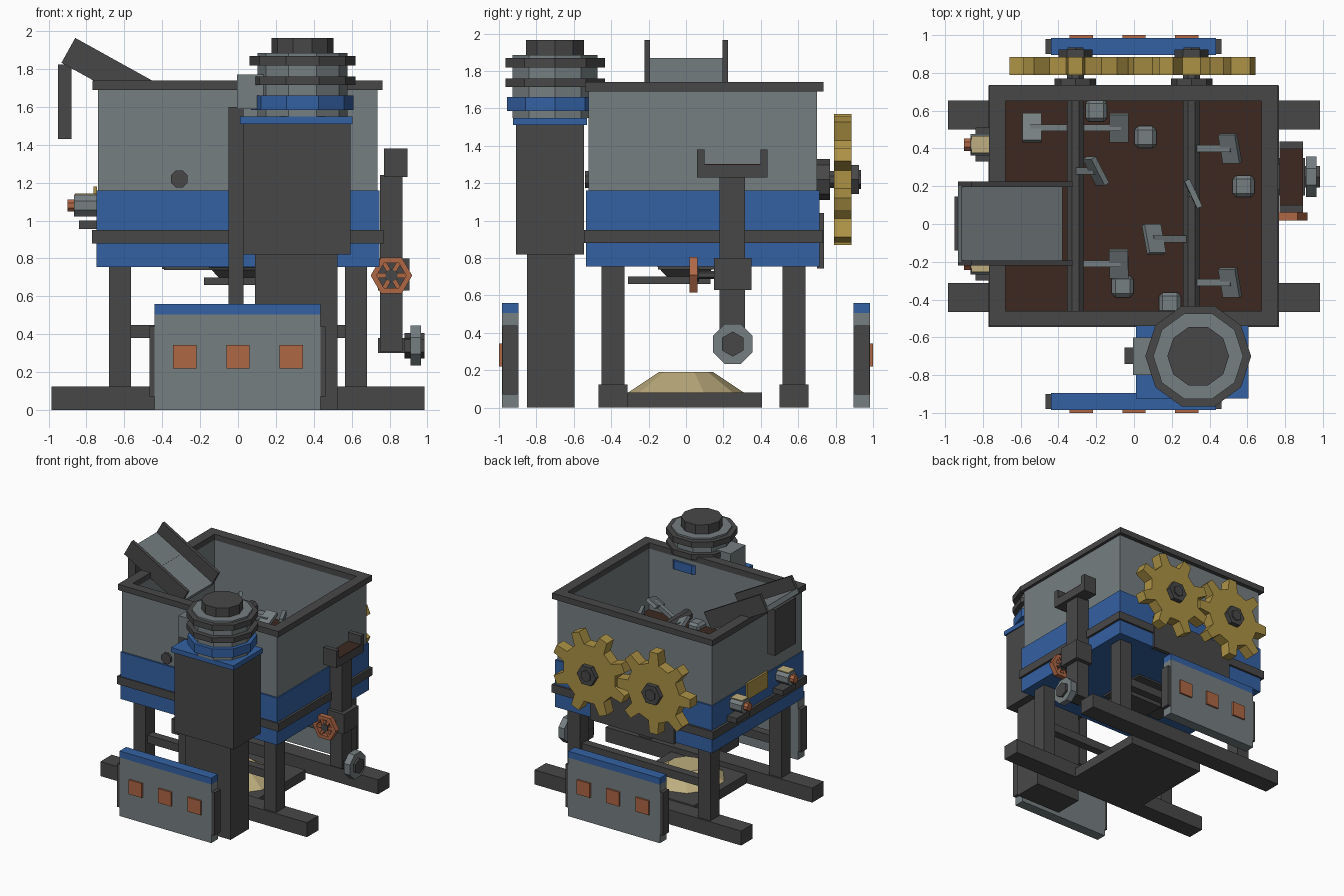
import bpy, bmesh, math
from mathutils import Matrix, Vector

if "Cube" in bpy.data.objects:
    bpy.data.objects.remove(bpy.data.objects["Cube"])

def mat(name, r, g, b):
    m = bpy.data.materials.new(name)
    m.diffuse_color = (r, g, b, 1)
    m.use_nodes = True
    m.node_tree.nodes["Principled BSDF"].inputs["Base Color"].default_value = m.diffuse_color
    return m

DARK = mat("dark_steel", .064, .064, .064)
GREY = mat("grey_steel", .18, .21, .22)
BLUE = mat("blue_paint", .034, .12, .37)
GOLD = mat("brass", .42, .29, .06)
ORANGE = mat("orange_paint", .43, .135, .06)
SAND = mat("sand", .51, .42, .21)
BROWN = mat("brown_mix", .045, .022, .014)

def finish(name, bm, m):
    bmesh.ops.recalc_face_normals(bm, faces=bm.faces)
    me = bpy.data.meshes.new(name)
    bm.to_mesh(me)
    bm.free()
    me.materials.append(m)
    ob = bpy.data.objects.new(name, me)
    bpy.context.collection.objects.link(ob)
    return ob

def box(name, m, x0, x1, y0, y1, z0, z1, M=Matrix()):
    """Box by extents, optionally moved by a matrix."""
    bm = bmesh.new()
    T = Matrix.Translation(((x0+x1)/2, (y0+y1)/2, (z0+z1)/2)) @ Matrix.Diagonal((x1-x0, y1-y0, z1-z0, 1))
    bmesh.ops.create_cube(bm, size=1, matrix=M @ T)
    return finish(name, bm, m)

def prism(name, m, axis, center, a0, a1, r, n, r2=None, spin=0):
    """n-sided cylinder or cone from a0 to a1 along an axis, offsets from center."""
    rot = {'x': Matrix.Rotation(math.pi/2, 4, 'Y'), 'y': Matrix.Rotation(-math.pi/2, 4, 'X'), 'z': Matrix()}[axis]
    M = Matrix.Translation(center) @ rot @ Matrix.Translation((0, 0, (a0+a1)/2)) @ Matrix.Rotation(spin, 4, 'Z')
    bm = bmesh.new()
    bmesh.ops.create_cone(bm, cap_ends=True, segments=n, radius1=r, radius2=r if r2 is None else r2,
                          depth=a1-a0, matrix=M)
    return finish(name, bm, m)

def frame(name, m, outer, inner, z0, z1):
    """Rectangular ring; rectangles are x0, x1, y0, y1."""
    bm = bmesh.new()
    rings = []
    for (a, b, c, d) in (outer, inner):
        for z in (z0, z1):
            rings.append([bm.verts.new(p) for p in ((a, c, z), (b, c, z), (b, d, z), (a, d, z))])
    ob, ot, ib, it = rings
    for p, q in ((ob, ot), (ot, it), (it, ib), (ib, ob)):
        for i in range(4):
            j = (i+1) % 4
            bm.faces.new((p[i], p[j], q[j], q[i]))
    return finish(name, bm, m)

# Skids, legs, cross bars
for tag, y in (("front", -.39), ("back", .578)):
    box(tag+"_skid", DARK, -.985, .985, y-.077, y+.077, 0, .125)
    for side, x in (("left", -.622), ("right", .622)):
        box(f"{tag}_{side}_leg", DARK, x-.058, x+.058, y-.062, y+.062, .12, .77)
    box(tag+"_cross_bar", DARK, -.6, .6, y-.035, y+.035, .38, .45)

# Tank
INNER = (-.68, .675, -.46, .65)
box("tank_base", BLUE, -.748, .748, -.535, .715, .755, 1.16)
box("tank_band", DARK, -.77, .768, -.545, .732, .88, .95)
frame("tank_walls", GREY, (-.74, .737, -.52, .70), INNER, 1.16, 1.69)
frame("tank_rim", DARK, (-.768, .762, -.54, .735), INNER, 1.69, 1.74)
box("mix_surface", BROWN, -.68, .675, -.46, .65, 1.155, 1.165)
box("back_guard", DARK, -.4, .4, .70, .737, .745, 1.04)

# Discharge hopper, gate, tray, pile
box("hopper_flange", DARK, -.39, .2, -.15, .3, .74, .765)
prism("hopper", DARK, 'z', (0, 0, 0), .66, .76, .09, 4, .225, math.pi/4)
box("slide_gate", DARK, -.18, .18, -.31, .13, .66, .70)
box("tray", DARK, -.36, .36, -.315, .405, 0, .08)
prism("sand_pile", SAND, 'z', (0, 0, 0), .08, .19, .31, 10, .145)

# Shafts, gears, hubs
def gear(name, x, phase):
    bm = bmesh.new()
    pts = []
    for k in range(8):
        a = phase + k*math.pi/4
        for da, r in ((-.2, .25), (-.11, .352), (.11, .352), (.2, .25)):
            pts.append((x + r*math.cos(a+da), .79, 1.22 + r*math.sin(a+da)))
    f = bm.faces.new([bm.verts.new(p) for p in pts])
    ext = bmesh.ops.extrude_face_region(bm, geom=[f])
    bmesh.ops.translate(bm, vec=(0, .095, 0), verts=[v for v in ext["geom"] if isinstance(v, bmesh.types.BMVert)])
    return finish(name, bm, GOLD)

for side, x, ph in (("left", -.31, 0), ("right", .305, math.pi/8)):
    c = (x, 0, 1.22)
    prism(side+"_shaft", DARK, 'y', c, -.54, .91, .048, 8, spin=math.pi/8)
    prism(side+"_bearing", DARK, 'y', c, .70, .77, .11, 8)
    prism(side+"_hub", DARK, 'y', c, .88, .925, .09, 6, spin=math.pi/6)
    prism(side+"_hub_nut", DARK, 'y', c, .92, .935, .05, 6)
    gear(side+"_gear", x, ph)

# Mixing paddles: shaft x, y, arm angle, blade tilt
paddles = [(-.31, .51, 0, 25), (-.31, .51, 180, 25), (-.31, .28, 62, 30), (-.31, -.21, 3, 25),
           (.305, .40, 28, 20), (.305, .16, 88, 25), (.305, -.08, 150, 20), (.305, -.31, 28, 20)]
for i, (x, y, a, t) in enumerate(paddles):
    M = Matrix.Translation((x, y, 1.22)) @ Matrix.Rotation(-math.radians(a), 4, 'Y')
    box(f"paddle_arm_{i}", GREY, 0, .24, -.018, .018, -.018, .018, M)
    B = M @ Matrix.Translation((.23, 0, 0)) @ Matrix.Rotation(math.radians(t), 4, 'X')
    box(f"paddle_blade_{i}", GREY, -.05, .05, -.08, .08, -.015, .015, B)

# Stones in the mix
for i, (x, y) in enumerate(((.06, .46), (.58, .2), (-.06, -.33), (.19, -.42), (-.2, .6))):
    ob = box(f"stone_{i}", GREY, x-.058, x+.058, y-.058, y+.058, 1.13, 1.21)
    bv = ob.modifiers.new("bevel", 'BEVEL')
    bv.width = .02
    bv.segments = 1

# Loading chute with hanging support
C = Matrix.Translation((-.629, 0, 1.751)) @ Matrix.Rotation(math.radians(29), 4, 'Y')
box("chute_floor", GREY, -.305, .305, -.2, .2, -.075, -.035, C)
for side, y in (("front", -.207), ("back", .21)):
    box(side+"_chute_wall", DARK, -.305, .305, y-.014, y+.014, -.075, .075, C)
box("chute_support", DARK, -.95, -.88, -.14, .145, 1.43, 1.825)

# Drive column and motor
box("column_foot", DARK, .09, .525, -.85, -.597, 0, .83)
box("column_body", DARK, .03, .595, -.91, -.545, .82, 1.515)
box("column_cap", BLUE, .01, .605, -.925, -.53, 1.51, 1.55)
box("conduit", DARK, -.05, .03, -.74, -.655, .4, 1.6)
box("junction_box", GREY, -.005, .16, -.8, -.6, 1.59, 1.772)
mc = (.34, -.70, 0)
for name, m, z0, z1, r in (("motor_body", GREY, 1.55, 1.885, .238), ("motor_blue_ring", BLUE, 1.585, 1.66, .271),
                           ("motor_lower_fin", DARK, 1.715, 1.76, .28), ("motor_upper_fin", DARK, 1.82, 1.87, .28),
                           ("motor_fan_cap", DARK, 1.88, 1.965, .163)):
    prism(name, m, 'z', mc, z0, z1, r, 10, spin=math.pi/2)

# Control cabinets, front and back
for tag, s in (("front", -1), ("back", 1)):
    ya, yb = sorted((s*.895, s*.985))
    box(tag+"_cabinet", GREY, -.44, .435, ya, yb, 0, .505)
    box(tag+"_cabinet_top", BLUE, -.44, .435, ya, yb, .5, .56)
    for side, x0, x1 in (("left", -.468, -.44), ("right", .435, .463)):
        box(f"{tag}_cabinet_{side}_end", DARK, x0, x1, ya+.005, yb-.005, .07, .44)
    for i, x in enumerate((-.28, 0, .28)):
        b0, b1 = sorted((s*.98, s*1.0))
        box(f"{tag}_button_{i}", ORANGE, x-.062, x+.062, b0, b1, .22, .343)

# Left side valves and plaque
for tag, y in (("back", .42), ("front", -.21)):
    c = (0, y, 1.08)
    prism(tag+"_valve", GREY, 'x', c, -.865, -.74, .062, 8, spin=math.pi/8)
    prism(tag+"_valve_tip", ORANGE, 'x', c, -.9, -.86, .035, 8, spin=math.pi/8)
    box(tag+"_valve_label", SAND, -.86, -.75, y-.045, y+.045, 1.134, 1.142)
    box(tag+"_valve_bracket", DARK, -.84, -.74, y-.09, y+.09, .955, 1.0)
box("side_plaque", GOLD, -.762, -.745, -.03, .25, 1.04, 1.18)

# Right side post with trough, block and outlet
box("side_post", DARK, .75, .868, .18, .315, .31, 1.24)
box("post_block", DARK, .74, .905, .15, .35, .63, .80)
box("trough_base", DARK, .77, .895, .06, .437, 1.23, 1.298)
box("trough_mix", BROWN, .77, .895, .1, .397, 1.296, 1.304)
for side, y in (("front", .06), ("back", .397)):
    box(side+"_trough_end", DARK, .77, .895, y, y+.04, 1.23, 1.38)
oc = (0, .25, .34)
box("outlet_arm", DARK, .74, .92, .2, .3, .30, .38)
prism("outlet_flange", GREY, 'x', oc, .91, .967, .115, 8, spin=math.pi/8)
prism("outlet_nut", DARK, 'x', oc, .88, .985, .067, 6, spin=math.pi/6)

# Hand wheel: hexagonal rim, spokes, hub, spindle
wc = Vector((.81, .04, .71))
for i in range(6):
    W = Matrix.Translation(wc) @ Matrix.Rotation(i*math.pi/3, 4, 'Y')
    box(f"wheel_rim_{i}", ORANGE, -.055, .055, -.022, .022, .067, .095, W)
    S = W @ Matrix.Rotation(math.pi/6, 4, 'Y')
    if i % 2 == 0:
        box(f"wheel_spoke_{i}", ORANGE, -.012, .012, -.014, .014, 0, .09, S)
        box(f"wheel_back_spoke_{i}", ORANGE, -.012, .012, -.014, .014, -.09, 0, S)
prism("wheel_hub", DARK, 'y', wc, -.02, .03, .036, 6)
prism("wheel_spindle", DARK, 'y', wc, .02, .13, .022, 6)
